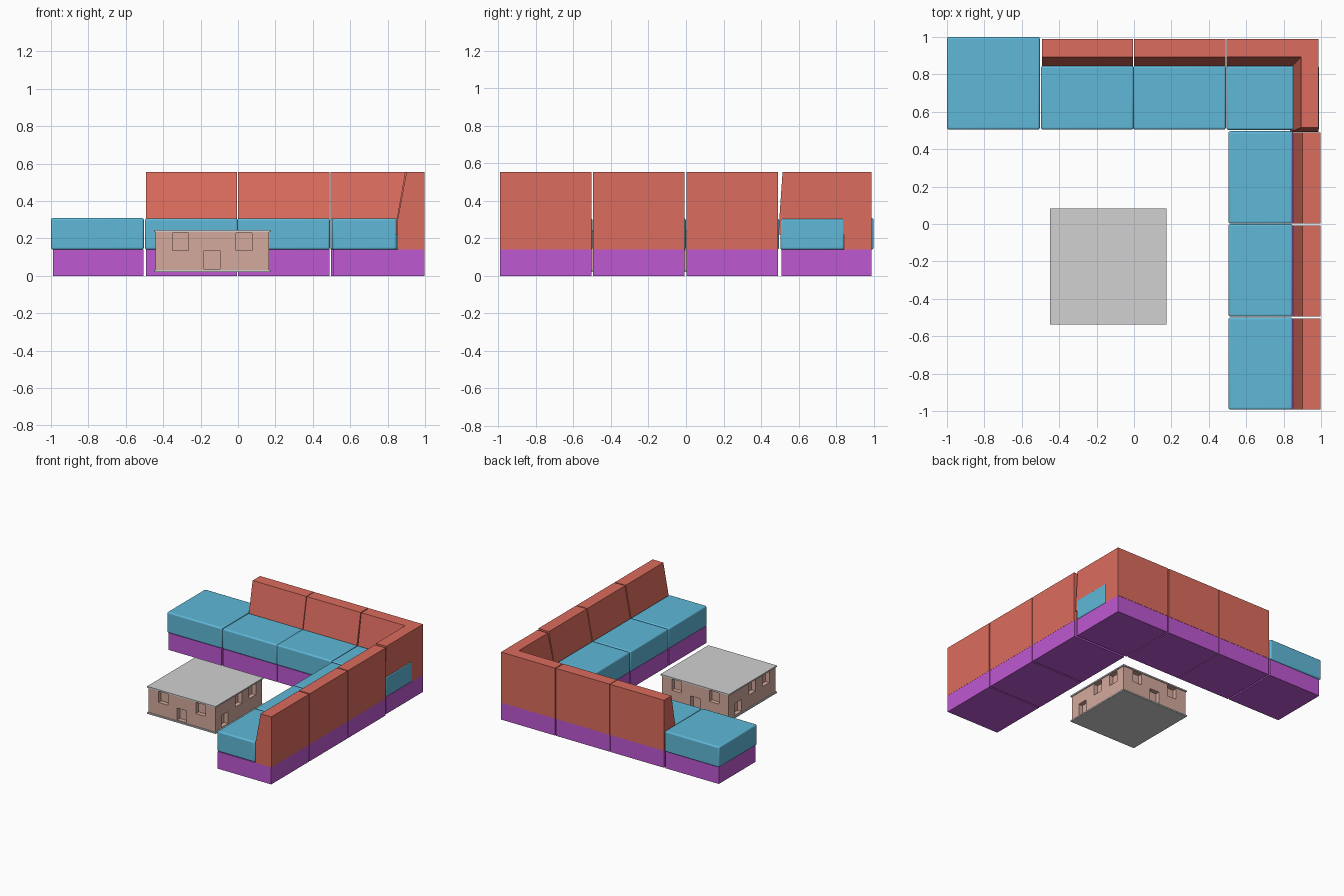
import bpy, bmesh, math
from mathutils import Vector

cube = bpy.data.objects.get("Cube")
if cube:
    bpy.data.objects.remove(cube, do_unlink=True)


def material(name, rgb):
    m = bpy.data.materials.new(name)
    m.use_nodes = True
    m.diffuse_color = (*rgb, 1)
    m.node_tree.nodes["Principled BSDF"].inputs["Base Color"].default_value = (*rgb, 1)
    return m


BLUE = material("cushion_blue", (0.115, 0.48, 0.69))
RED = material("backrest_red", (0.71, 0.15, 0.11))
PURPLE = material("base_purple", (0.52, 0.098, 0.65))
PINK = material("wall_pink", (0.66, 0.40, 0.335))
GRAY = material("slab_gray", (0.64, 0.64, 0.64))


def loft(name, mat, ring_a, ring_b):
    """Closed solid between two matching polygons."""
    bm = bmesh.new()
    a = [bm.verts.new(p) for p in ring_a]
    b = [bm.verts.new(p) for p in ring_b]
    n = len(a)
    bm.faces.new(a)
    bm.faces.new(b)
    for i in range(n):
        j = (i + 1) % n
        bm.faces.new((a[i], a[j], b[j], b[i]))
    bmesh.ops.recalc_face_normals(bm, faces=bm.faces)
    me = bpy.data.meshes.new(name)
    bm.to_mesh(me)
    bm.free()
    ob = bpy.data.objects.new(name, me)
    me.materials.append(mat)
    bpy.context.collection.objects.link(ob)
    return ob


def box(name, mat, x, y, z):
    corners = [(x[0], y[0]), (x[1], y[0]), (x[1], y[1]), (x[0], y[1])]
    return loft(name, mat, [(*c, z[0]) for c in corners], [(*c, z[1]) for c in corners])


def cushion(name, x, y, top=0.307):
    ob = box(name, BLUE, x, y, (0.14, top))
    bev = ob.modifiers.new("soft_edges", "BEVEL")
    bev.width = 0.011
    bev.segments = 3
    for p in ob.data.polygons:
        p.use_smooth = True
    bpy.context.view_layer.objects.active = ob
    ob.select_set(True)
    bpy.ops.object.shade_smooth_by_angle(angle=math.radians(35))
    ob.select_set(False)


# Leaning backrest section: distance along depth, height
SECTION = [(0.845, 0.14), (0.845, 0.3), (0.893, 0.555), (0.99, 0.555), (0.99, 0.14)]
BASE_Z = (0, 0.14)

# Ottoman at the end of the rear row
box("ottoman_base", PURPLE, (-0.99, -0.505), (0.51, 0.988), BASE_Z)
cushion("ottoman_cushion", (-1, -0.503), (0.505, 1), 0.309)

# Rear row seats
for i, x in enumerate((-0.493, 0.0)):
    end = x + 0.488
    box(f"rear_base_{i}", PURPLE, (x, end), (0.51, 0.988), BASE_Z)
    cushion(f"rear_cushion_{i}", (x - 0.005, end + 0.003), (0.505, 0.845))
    loft(f"rear_backrest_{i}", RED,
         [(x, d, z) for d, z in SECTION], [(end, d, z) for d, z in SECTION])

# Side row seats
for i, y in enumerate((-0.993, -0.495, 0.002)):
    end = y + 0.488
    box(f"side_base_{i}", PURPLE, (0.51, 0.997), (y, end), BASE_Z)
    cushion(f"side_cushion_{i}", (0.505, 0.848), (y, end + 0.006))
    loft(f"side_backrest_{i}", RED,
         [(d + 0.008, y, z) for d, z in SECTION], [(d + 0.008, end, z) for d, z in SECTION])

# Corner seat: cushion runs through under the side wing
box("corner_base", PURPLE, (0.498, 0.987), (0.508, 0.988), BASE_Z)
cushion("corner_cushion", (0.495, 0.99), (0.503, 0.845))
box("corner_back_lower", RED, (0.495, 0.987), (0.843, 0.99), (0.14, 0.222))


def wing_outline(inner, front, z):
    return [(0.495, 0.99, z), (0.987, 0.99, z), (0.987, front, z),
            (inner, front, z), (inner, inner, z), (0.495, inner, z)]


loft("corner_backrest", RED, wing_outline(0.835, 0.492, 0.22), wing_outline(0.893, 0.515, 0.555))

# Small house-shaped table: two slabs and walls with recessed openings
CX, CY = -0.138, -0.227
HALF, WALL = 0.311, 0.303
for name, z in (("table_floor_slab", 0.02), ("table_top_slab", 0.234)):
    box(name, GRAY, (CX - HALF, CX + HALF), (CY - HALF, CY + HALF), (z, z + 0.011))

FRONT_LAYOUT = [(-0.17, 0.136, 0.228), (0.17, 0.136, 0.228), (0, 0.037, 0.135)]
SIDE_LAYOUT = [(0, 0.136, 0.228), (0.18, 0.136, 0.228), (-0.18, 0.037, 0.135)]


def wall(bm, turn, layout):
    """One wall as a cut grid, with the openings pushed inward."""
    w = 0.043
    us = sorted({-WALL, WALL} | {s + d for s, _, _ in layout for d in (-w, w)})
    zs = sorted({0.03, 0.235} | {z for _, a, b in layout for z in (a, b)})
    c, s = round(math.cos(turn)), round(math.sin(turn))

    def point(u, z, depth=0):
        v = -WALL + depth
        return bm.verts.new((CX + u * c - v * s, CY + u * s + v * c, z))

    for u0, u1 in zip(us, us[1:]):
        for z0, z1 in zip(zs, zs[1:]):
            um, zm = (u0 + u1) / 2, (z0 + z1) / 2
            ring = [(u0, z0), (u1, z0), (u1, z1), (u0, z1)]
            if not any(abs(um - m) < w and a < zm < b for m, a, b in layout):
                bm.faces.new([point(*p) for p in ring])
    for m, a, b in layout:
        ring = [(m - w, a), (m + w, a), (m + w, b), (m - w, b)]
        outer = [point(*p) for p in ring]
        inner = [point(*p, 0.035) for p in ring]
        bm.faces.new(inner)
        for i in range(4):
            j = (i + 1) % 4
            bm.faces.new((outer[i], outer[j], inner[j], inner[i]))


bm = bmesh.new()
for k in range(4):
    wall(bm, k * math.pi / 2, SIDE_LAYOUT if k % 2 else FRONT_LAYOUT)
bmesh.ops.remove_doubles(bm, verts=bm.verts, dist=0.0001)
mesh = bpy.data.meshes.new("table_walls")
bm.to_mesh(mesh)
bm.free()
mesh.materials.append(PINK)
bpy.context.collection.objects.link(bpy.data.objects.new("table_walls", mesh))
